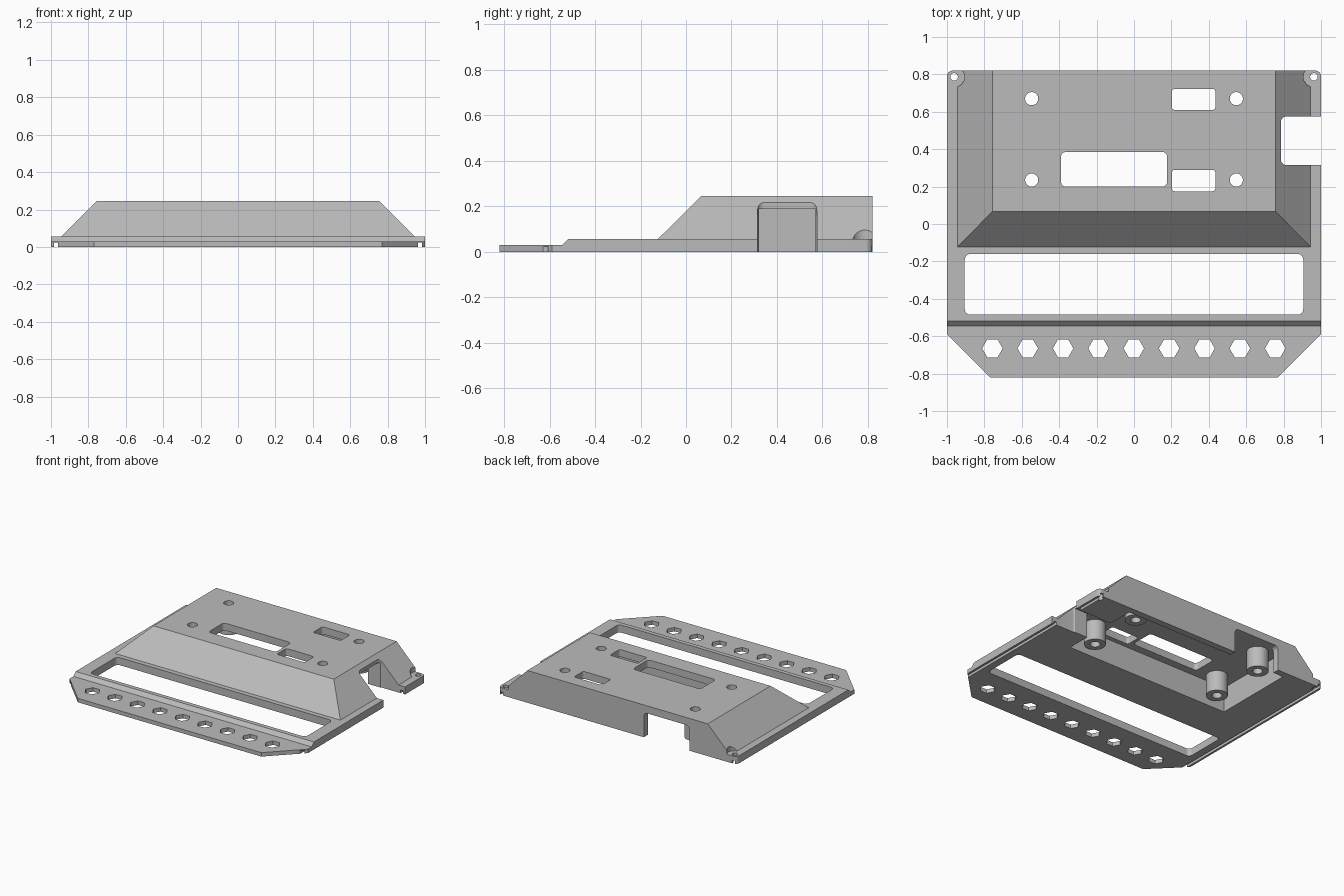
import bpy
import bmesh
import math

cube = bpy.data.objects.get("Cube")
if cube:
    bpy.data.objects.remove(cube, do_unlink=True)

grey = bpy.data.materials.new("mid_grey")
grey.use_nodes = True
tone = (0.5, 0.5, 0.5, 1)
grey.diffuse_color = tone
grey.node_tree.nodes["Principled BSDF"].inputs["Base Color"].default_value = tone

PLATE, STEP, TOP, CEIL = 0.057, 0.03, 0.245, 0.19
BACK = 0.82


def finish(name, bm):
    bmesh.ops.recalc_face_normals(bm, faces=bm.faces)
    mesh = bpy.data.meshes.new(name)
    bm.to_mesh(mesh)
    bm.free()
    mesh.materials.append(grey)
    obj = bpy.data.objects.new(name, mesh)
    bpy.context.scene.collection.objects.link(obj)
    return obj


def prism(name, points, lo, hi, axis="z"):
    """Extrude a 2D outline along an axis."""
    place = {"z": lambda a, b, h: (a, b, h),
             "y": lambda a, b, h: (a, h, b),
             "x": lambda a, b, h: (h, a, b)}[axis]
    bm = bmesh.new()
    rings = [[bm.verts.new(place(a, b, h)) for a, b in points] for h in (lo, hi)]
    for ring in rings:
        bm.faces.new(ring)
    n = len(points)
    for i in range(n):
        j = (i + 1) % n
        bm.faces.new((rings[0][i], rings[0][j], rings[1][j], rings[1][i]))
    return finish(name, bm)


def circle(x, y, r, sides=32):
    return [(x + r * math.cos(math.tau * i / sides),
             y + r * math.sin(math.tau * i / sides)) for i in range(sides)]


def rounded(x0, x1, y0, y1, r=0.03, steps=6):
    """Rectangle outline with rounded corners."""
    pts = []
    corners = [(x1 - r, y1 - r), (x0 + r, y1 - r), (x0 + r, y0 + r), (x1 - r, y0 + r)]
    for q, (cx, cy) in enumerate(corners):
        for i in range(steps + 1):
            a = math.pi / 2 * (q + i / steps)
            pts.append((cx + r * math.cos(a), cy + r * math.sin(a)))
    return pts


def box(x0, x1, y0, y1):
    return [(x0, y0), (x1, y0), (x1, y1), (x0, y1)]


def combine(target, tool, operation):
    mod = target.modifiers.new("bool", "BOOLEAN")
    mod.operation = operation
    mod.solver = "EXACT"
    mod.object = tool
    bpy.context.view_layer.objects.active = target
    bpy.ops.object.modifier_apply(modifier=mod.name)
    bpy.data.objects.remove(tool, do_unlink=True)


def cut(points, lo, hi, axis="z"):
    combine(body, prism("cutter", points, lo, hi, axis), "DIFFERENCE")


# Base plate with chamfered front and rounded back corners
outline = [p for p in rounded(-1, 1, -BACK, BACK) if p[1] > 0]
outline += [(-1, -0.59), (-0.77, -BACK), (0.77, -BACK), (1, -0.59)]
body = prism("base_plate", outline, 0, PLATE)

# Thin front strip with sloped step
cut([(-1, STEP), (-0.545, STEP), (-0.515, PLATE + 0.003), (-0.515, 0.1), (-1, 0.1)],
    -1.1, 1.1, "x")

# Raised housing with sloped front and sides
bm = bmesh.new()
for z, x, y in ((0.045, 0.957, -0.135), (TOP, 0.757, 0.067)):
    for sx in (-1, 1):
        bm.verts.new((sx * x, y, z))
        bm.verts.new((sx * x, BACK, z))
bmesh.ops.convex_hull(bm, input=bm.verts)
bmesh.ops.dissolve_limit(bm, angle_limit=0.01, verts=bm.verts, edges=bm.edges)
combine(body, finish("housing", bm), "UNION")

# Hollow underside and support posts
cut(box(-0.69, 0.69, 0.14, BACK - 0.05), -0.1, CEIL)
posts = [(sx * 0.547, y) for sx in (-1, 1) for y in (0.235, 0.67)]
for x, y in posts:
    combine(body, prism("post", circle(x, y, 0.075), 0.035, 0.215), "UNION")
for x, y in posts:
    cut(circle(x, y, 0.035), -0.1, 0.4)

# Slots in the housing top and the long front window
for x0, x1, y0, y1, r in ((-0.39, 0.177, 0.2, 0.385, 0.025),
                          (0.203, 0.435, 0.61, 0.722, 0.015),
                          (0.203, 0.435, 0.175, 0.29, 0.015)):
    cut(rounded(x0, x1, y0, y1, r), 0.1, 0.4)
cut(rounded(-0.905, 0.905, -0.485, -0.16), -0.1, 0.2)

# Row of hexagonal holes
for i in range(9):
    cut(circle(-0.757 + i * 0.189, -0.665, 0.055, 6), -0.1, 0.2)

# Side notch with passage into the hollow, and back notch
cut(rounded(0.785, 1.3, 0.315, 0.575), -0.1, 0.4)
cut(box(0.6, 0.9, 0.32, 0.57), -0.1, CEIL - 0.001)
cut(rounded(-0.605, -0.22, -0.2, CEIL - 0.002), 0.75, 0.9, "y")

# Corner screw pockets and holes, long grooves beneath the side edges
for s in (-1, 1):
    cut(circle(s * 0.962, 0.787, 0.056), PLATE, 0.3)
    cut(circle(s * 0.962, 0.787, 0.02), -0.1, 0.2)
    cut(box(*sorted((s * 0.962, s * 0.984)), -0.1, 0.024), -1, 1, "y")

bpy.ops.object.select_all(action="DESELECT")
body.select_set(True)
bpy.context.view_layer.objects.active = body
bpy.ops.object.shade_smooth_by_angle(angle=math.radians(25))
